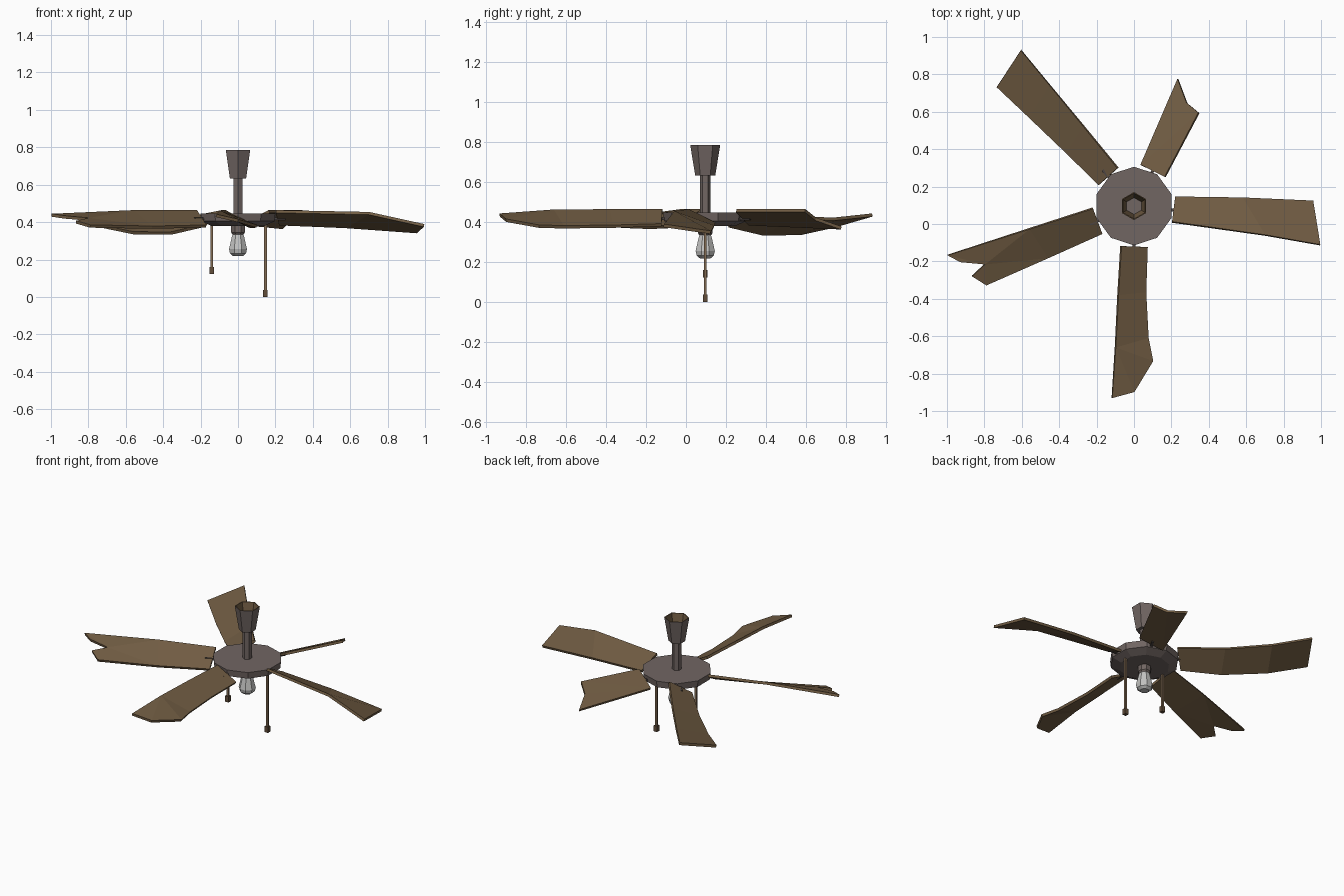
import bpy, bmesh, math
from mathutils import Vector, Matrix

if "Cube" in bpy.data.objects:
    bpy.data.objects.remove(bpy.data.objects["Cube"])

HUB_Y = 0.096


def material(name, rgb):
    m = bpy.data.materials.new(name)
    m.diffuse_color = (*rgb, 1)
    m.use_nodes = True
    m.node_tree.nodes["Principled BSDF"].inputs["Base Color"].default_value = m.diffuse_color
    return m


WOOD = material("worn wood", (0.165, 0.108, 0.056))
METAL = material("dull metal", (0.165, 0.132, 0.123))
DARK = material("dark metal", (0.075, 0.06, 0.055))
GLASS = material("bulb glass", (0.55, 0.55, 0.54))
CHAIN = material("chain brass", (0.22, 0.145, 0.085))
KNOB = material("knob wood", (0.12, 0.075, 0.042))


def finish(name, bm, mats):
    bmesh.ops.remove_doubles(bm, verts=bm.verts, dist=1e-5)
    bmesh.ops.recalc_face_normals(bm, faces=bm.faces)
    me = bpy.data.meshes.new(name)
    bm.to_mesh(me)
    bm.free()
    for m in mats:
        me.materials.append(m)
    ob = bpy.data.objects.new(name, me)
    bpy.context.collection.objects.link(ob)
    return ob


def lathe(name, profile, sides, mats, x=0, phase=90, seg_mats=None):
    """Turn an (r, z) profile round the vertical axis with few sides."""
    bm = bmesh.new()
    rings = []
    for r, z in profile:
        ring = []
        for i in range(sides):
            a = math.radians(phase) + i * math.tau / sides
            ring.append(bm.verts.new((x + r * math.cos(a), HUB_Y + r * math.sin(a), z)))
        rings.append(ring)
    for k in range(len(rings) - 1):
        for i in range(sides):
            j = (i + 1) % sides
            f = bm.faces.new((rings[k][i], rings[k][j], rings[k + 1][j], rings[k + 1][i]))
            f.material_index = seg_mats[k] if seg_mats else 0
    bm.faces.new(rings[0])
    bm.faces.new(rings[-1])
    return finish(name, bm, mats)


# Ceiling cup (open on top), rod, motor housing
lathe("ceiling_cup", [(0.05, 0.632), (0.075, 0.785), (0.069, 0.785), (0.045, 0.65)], 6,
      [METAL, WOOD], seg_mats=[0, 1, 1])
lathe("down_rod", [(0.027, 0.44), (0.027, 0.64)], 6, [METAL])
lathe("motor_housing", [(0.15, 0.38), (0.205, 0.405), (0.21, 0.447)], 10, [METAL])

# Lamp socket and bulb
lathe("lamp_socket", [(0.03, 0.332), (0.04, 0.345), (0.04, 0.385)], 8, [METAL], phase=22.5)
lathe("bulb", [(0.028, 0.218), (0.046, 0.232), (0.052, 0.255), (0.036, 0.32), (0.028, 0.345)], 8,
      [GLASS], phase=22.5)

# Pull chains with end knobs
for side, x, z in (("left", -0.14, 0.123), ("right", 0.147, 0.0)):
    lathe(side + "_pull_chain", [(0.0095, z + 0.03), (0.0095, 0.395)], 4, [CHAIN], x, 45)
    lathe(side + "_chain_knob", [(0.017, z), (0.017, z + 0.038)], 4, [KNOB], x, 45)

# Blade brackets
for i, deg in enumerate((-6, 62, 131, 202, 270)):
    bm = bmesh.new()
    bmesh.ops.create_cube(bm, size=1, matrix=Matrix.Translation((0, HUB_Y, 0.418))
                          @ Matrix.Rotation(math.radians(deg), 4, 'Z')
                          @ Matrix.Translation((0.21, 0, 0))
                          @ Matrix.Diagonal((0.09, 0.016, 0.014, 1)))
    finish(f"blade_bracket_{i + 1}", bm, [DARK])


def blade(name, low, high, tip=()):
    """Strip between low and high edges; tip points run from low to high side."""
    bm = bmesh.new()
    lo = [bm.verts.new(p) for p in low]
    hi = [bm.verts.new(p) for p in high]
    for i in range(len(lo) - 1):
        if i == len(lo) - 2:
            end = [bm.verts.new(p) for p in tip]
            bm.faces.new([hi[i], lo[i], lo[i + 1]] + end + [hi[i + 1]])
        else:
            bm.faces.new((lo[i], lo[i + 1], hi[i + 1], hi[i]))
    bmesh.ops.triangulate(bm, faces=[f for f in bm.faces if len(f.verts) > 4])
    ob = finish(name, bm, [WOOD])
    s = ob.modifiers.new("thickness", 'SOLIDIFY')
    s.thickness = 0.016
    s.offset = 0


# Warped, partly broken blades
blade("blade_east",
      [(0.22, 0.144, 0.39), (0.58, 0.139, 0.375), (0.957, 0.123, 0.348)],
      [(0.203, 0.01, 0.457), (0.70, -0.06, 0.447), (0.995, -0.112, 0.382)])
blade("blade_north_east",
      [(0.037, 0.315, 0.39), (0.235, 0.775, 0.37)],
      [(0.166, 0.251, 0.457), (0.347, 0.594, 0.457)],
      [(0.283, 0.647, 0.415)])
blade("blade_north_west",
      [(-0.187, 0.21, 0.38), (-0.36, 0.38, 0.34), (-0.56, 0.57, 0.342), (-0.733, 0.733, 0.378)],
      [(-0.086, 0.30, 0.457), (-0.27, 0.525, 0.42), (-0.45, 0.743, 0.415), (-0.604, 0.93, 0.435)])
blade("blade_west",
      [(-0.17, -0.05, 0.378), (-0.46, -0.18, 0.372), (-0.79, -0.326, 0.378)],
      [(-0.22, 0.085, 0.457), (-0.56, -0.025, 0.457), (-0.997, -0.166, 0.437)],
      [(-0.866, -0.278, 0.4), (-0.797, -0.214, 0.415), (-0.93, -0.203, 0.427)])
blade("blade_south",
      [(0.07, -0.123, 0.385), (0.062, -0.364, 0.378), (0.075, -0.61, 0.375), (0.10, -0.733, 0.378)],
      [(-0.07, -0.118, 0.457), (-0.086, -0.38, 0.457), (-0.1, -0.66, 0.455), (-0.118, -0.93, 0.435)],
      [(0.0, -0.898, 0.408)])
